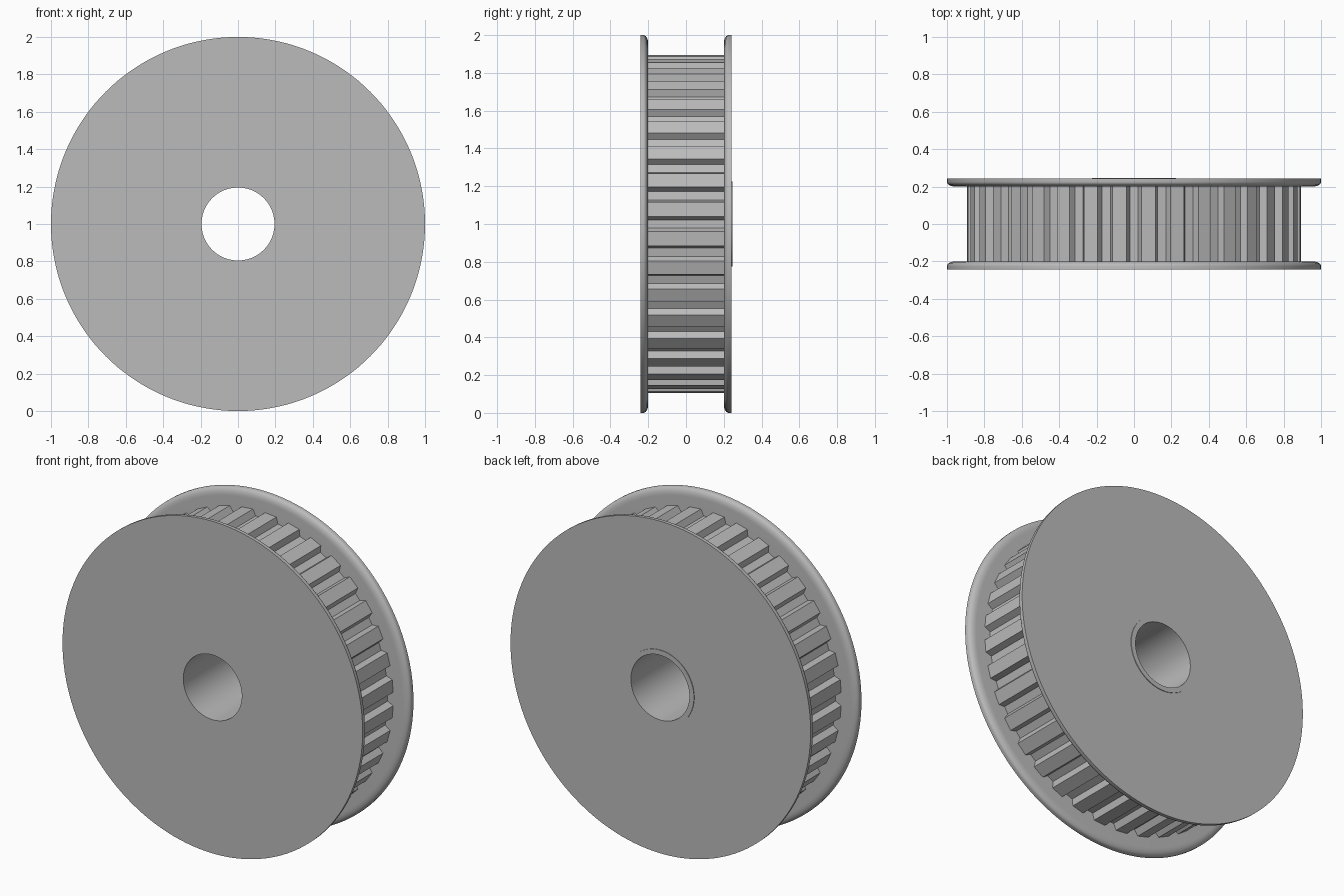
import bpy, bmesh
from math import sin, cos, pi, radians
from mathutils import Vector

cube = bpy.data.objects.get("Cube")
if cube:
    bpy.data.objects.remove(cube, do_unlink=True)

SEGMENTS = 144
TEETH = 36
BORE, TIP, ROOT, RIM = 0.195, 0.895, 0.858, 1.0
INNER, OUTER = 0.2, 0.242      # flange faces, measured from the mid plane

metal = bpy.data.materials.new("grey metal")
metal.use_nodes = True
colour = (0.5, 0.5, 0.5, 1)
metal.diffuse_color = colour
metal.node_tree.nodes["Principled BSDF"].inputs["Base Color"].default_value = colour


def polar(r, angle, y):
    return Vector((r * sin(angle), y, 1 + r * cos(angle)))


def finish(bm, name):
    bmesh.ops.recalc_face_normals(bm, faces=bm.faces)
    mesh = bpy.data.meshes.new(name)
    bm.to_mesh(mesh)
    bm.free()
    mesh.materials.append(metal)
    obj = bpy.data.objects.new(name, mesh)
    bpy.context.collection.objects.link(obj)
    bpy.ops.object.select_all(action='DESELECT')
    obj.select_set(True)
    bpy.context.view_layer.objects.active = obj
    bpy.ops.object.shade_smooth_by_angle(angle=radians(30))
    return obj


def lathe(name, profile):
    """Turn a closed (radius, y) profile around the axle."""
    bm = bmesh.new()
    rings = [[bm.verts.new(polar(r, 2 * pi * i / SEGMENTS, y)) for r, y in profile]
             for i in range(SEGMENTS)]
    n = len(profile)
    for i, ring in enumerate(rings):
        after = rings[(i + 1) % SEGMENTS]
        for j in range(n):
            k = (j + 1) % n
            bm.faces.new((ring[j], after[j], after[k], ring[k]))
    return finish(bm, name)


def add_loop(bm, points):
    verts = [bm.verts.new(p) for p in points]
    return [bm.edges.new((v, verts[(i + 1) % len(verts)])) for i, v in enumerate(verts)]


# Toothed body: gear outline with a round bore, filled and extruded
tooth = [(ROOT, -3.5), (TIP, -2.4), (TIP, 2.4), (ROOT, 3.5)]
outline = [polar(r, 2 * pi * (t + 0.5) / TEETH + radians(a), -INNER)
           for t in range(TEETH) for r, a in tooth]
bore = [polar(BORE, 2 * pi * i / SEGMENTS, -INNER) for i in range(SEGMENTS)]
bm = bmesh.new()
edges = add_loop(bm, outline) + add_loop(bm, bore)
bmesh.ops.triangle_fill(bm, use_beauty=True, edges=edges)
grown = bmesh.ops.extrude_face_region(bm, geom=bm.faces[:], use_keep_orig=True)
bmesh.ops.translate(bm, vec=(0, 2 * INNER, 0),
                    verts=[g for g in grown["geom"] if isinstance(g, bmesh.types.BMVert)])
finish(bm, "toothed_body")

# Flanges: flat discs whose inner rim is rounded
rounding = [(RIM - 0.045 * (1 - cos(a)), INNER + 0.025 * (1 - sin(a)))
            for a in (pi / 2 * i / 6 for i in range(7))]
flange = [(BORE, OUTER), (RIM, OUTER)] + rounding + [(BORE, INNER)]
lathe("front_flange", [(r, -y) for r, y in flange])
lathe("back_flange", flange)

# Thin raised collar around the bore at the back
lathe("back_collar", [(BORE, OUTER - 0.01), (0.225, OUTER - 0.01),
                      (0.225, OUTER + 0.004), (BORE, OUTER + 0.004)])
